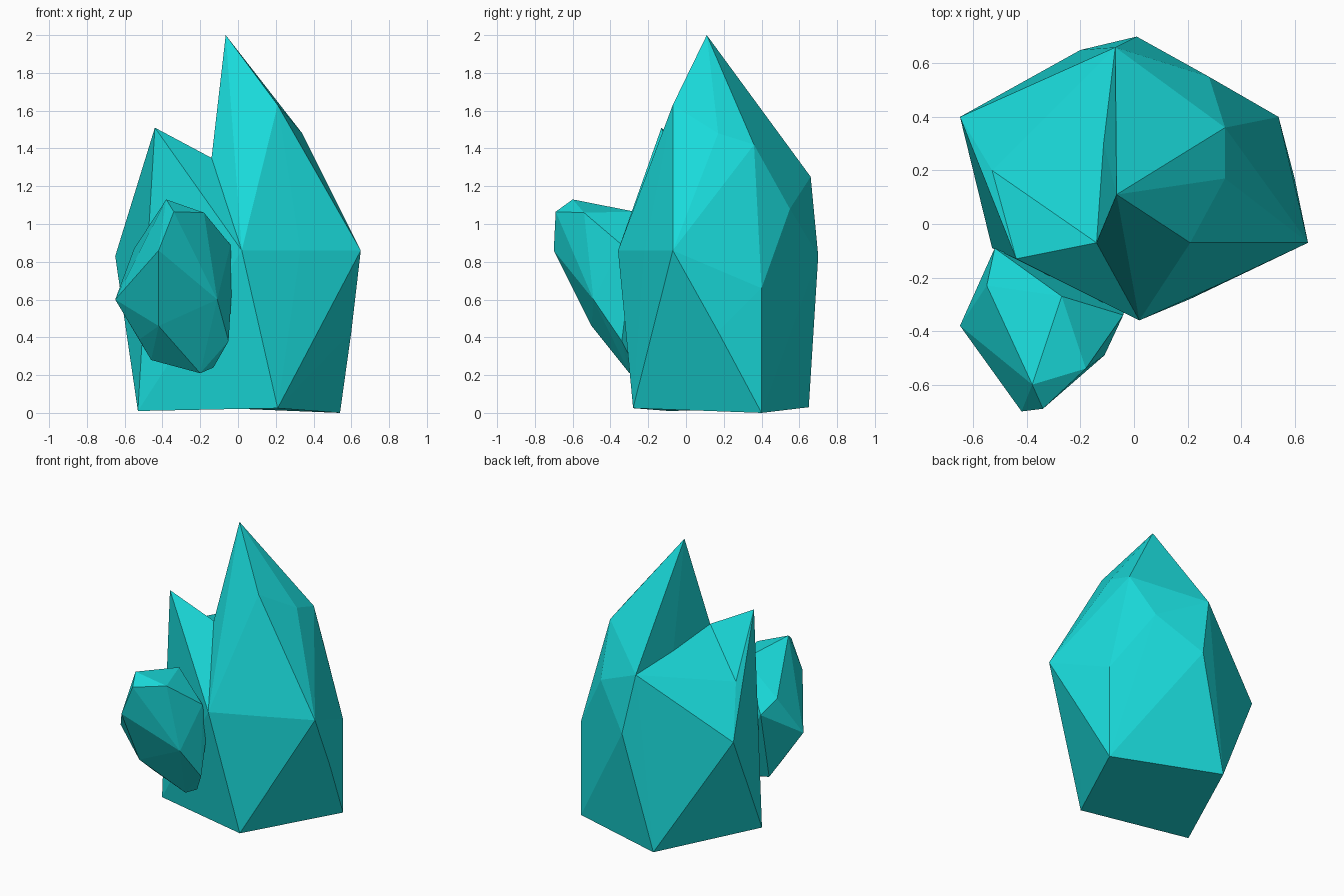
import bpy, bmesh

if "Cube" in bpy.data.objects:
    bpy.data.objects.remove(bpy.data.objects["Cube"])

mat = bpy.data.materials.new("teal_crystal")
mat.diffuse_color = (0.01, 0.70, 0.70, 1)
mat.use_nodes = True
mat.node_tree.nodes["Principled BSDF"].inputs["Base Color"].default_value = mat.diffuse_color


def crystal(name, points):
    """Faceted convex crystal wrapped around its corner points."""
    bm = bmesh.new()
    for p in points:
        bm.verts.new(p)
    res = bmesh.ops.convex_hull(bm, input=bm.verts[:])
    junk = {g for key in ("geom_interior", "geom_unused") for g in res[key]
            if isinstance(g, bmesh.types.BMVert)}
    bmesh.ops.delete(bm, geom=list(junk), context='VERTS')
    bmesh.ops.recalc_face_normals(bm, faces=bm.faces[:])
    me = bpy.data.meshes.new(name)
    bm.to_mesh(me)
    bm.free()
    me.materials.append(mat)
    ob = bpy.data.objects.new(name, me)
    bpy.context.collection.objects.link(ob)
    return ob


# corners shared by the neighbouring crystals
notch = (-0.14, -0.07, 1.35)
front = (0.02, -0.36, 0.86)
back_top = (-0.07, 0.66, 1.25)
back = (0.01, 0.70, 0.83)
left = (-0.65, 0.40, 0.83)
left_top = (-0.53, 0.20, 1.15)
foot_front = (0.21, -0.28, 0.025)
foot_back = (-0.20, 0.65, 0.03)
foot_left = (-0.53, -0.09, 0.01)

# tall central crystal
crystal("main_crystal", [
    (-0.065, 0.11, 2.0), (0.21, -0.07, 1.63), (0.34, 0.17, 1.48),
    (0.34, 0.36, 1.42), (0.28, 0.55, 1.08), (0.65, -0.07, 0.86),
    (0.54, 0.40, 0.66), (0.54, 0.40, 0.0), (0.33, -0.22, 0.86),
    (0.60, 0.17, 0.43), notch, front, back_top, back, foot_front, foot_back])

# second peak on the left
crystal("side_peak", [(-0.44, -0.13, 1.51), left_top, notch, front, left,
                      foot_left, foot_front])

# low shoulder behind the notch
crystal("back_shoulder", [notch, back_top, left, left_top, back,
                          foot_back, foot_left, foot_front])

# small crystal growing out of the front left
crystal("small_crystal", [
    (-0.38, -0.60, 1.13), (-0.34, -0.69, 1.065), (-0.42, -0.70, 0.86),
    (-0.18, -0.54, 1.06), (-0.27, -0.27, 1.065), (-0.55, -0.23, 0.87),
    (-0.65, -0.38, 0.60), (-0.11, -0.49, 0.60), (-0.04, -0.34, 0.89),
    (-0.42, -0.50, 0.46), (-0.05, -0.34, 0.38), (-0.20, -0.30, 0.21),
    (-0.13, -0.27, 0.24), (-0.46, -0.27, 0.28), (-0.52, -0.33, 0.39),
    (-0.52, -0.09, 0.80), (-0.03, -0.30, 0.70)])
